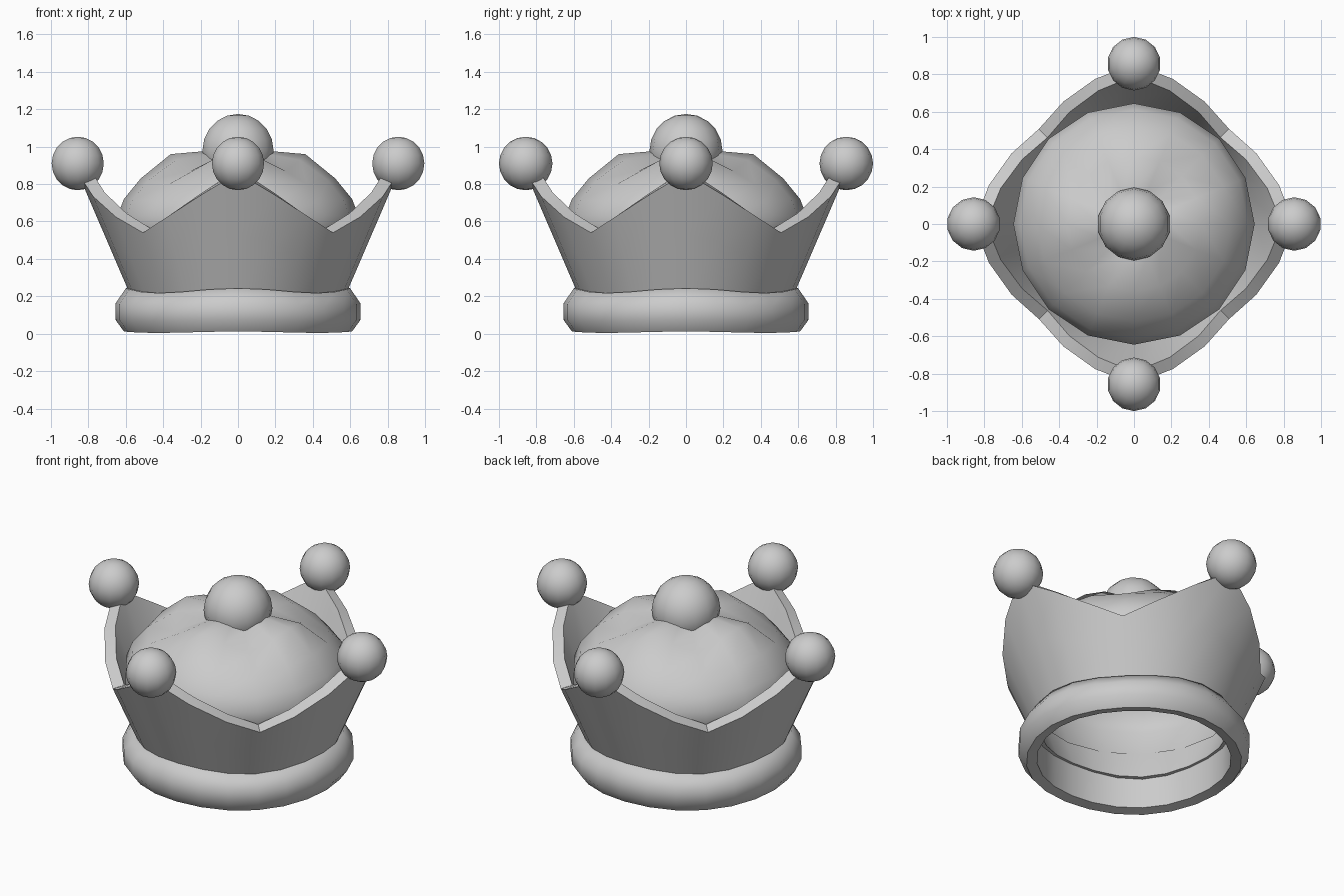
import bpy, bmesh
from math import sin, cos, pi, radians

if "Cube" in bpy.data.objects:
    bpy.data.objects.remove(bpy.data.objects["Cube"])


def lathe(name, steps, rings, closed, angle=40):
    """rings: functions of the step index's angle giving (radius, z)."""
    bm = bmesh.new()
    grid = []
    for ring in rings:
        row = []
        for i in range(steps):
            a = 2 * pi * i / steps
            r, z = ring(a)
            row.append(bm.verts.new((r * cos(a), r * sin(a), z)))
        grid.append(row)
    n = len(grid)
    for j in range(n if closed else n - 1):
        lo, hi = grid[j], grid[(j + 1) % n]
        for i in range(steps):
            k = (i + 1) % steps
            bm.faces.new((lo[i], lo[k], hi[k], hi[i]))
    if not closed:
        bm.faces.new(grid[-1])
    bmesh.ops.recalc_face_normals(bm, faces=bm.faces)
    me = bpy.data.meshes.new(name)
    bm.to_mesh(me)
    bm.free()
    ob = bpy.data.objects.new(name, me)
    bpy.context.collection.objects.link(ob)
    smooth(ob, angle)
    return ob


def smooth(ob, angle):
    bpy.ops.object.select_all(action='DESELECT')
    ob.select_set(True)
    bpy.context.view_layer.objects.active = ob
    bpy.ops.object.shade_smooth_by_angle(angle=radians(angle))


def ball(name, loc, radius):
    bpy.ops.mesh.primitive_uv_sphere_add(segments=14, ring_count=10, radius=radius, location=loc)
    ob = bpy.context.object
    ob.name = name
    smooth(ob, 60)


# Rolled base band, its top edge rising gently under each point
def band_ring(r, z, wave):
    return lambda a: (r, z + wave * cos(4 * a))


band = [(0.61, 0.008, 0.004), (0.655, 0.07, 0.004), (0.655, 0.155, 0.006), (0.60, 0.23, 0.013),
        (0.55, 0.23, 0.013), (0.55, 0.02, 0.004)]
lathe("base_band", 24, [band_ring(*p) for p in band], True, 60)

# Flared wall with four points; top edge heights every 15 degrees from a point
edge = [0.86, 0.735, 0.625, 0.54]


def wall_top(a):
    i = round(a / (pi / 12)) % 6
    return edge[min(i, 6 - i)]


def flare(z):
    return 0.59 + 0.43 * (z - 0.24)


def wall_ring(t, inset, lift):
    def ring(a):
        low = 0.215 + 0.013 * cos(4 * a)
        z = low + t * (wall_top(a) - low)
        return flare(z) - inset, z + lift
    return ring


lathe("crown_wall", 24, [wall_ring(0, 0, 0), wall_ring(0.5, 0, 0), wall_ring(1, 0, 0),
                         wall_ring(1, 0.065, 0.02), wall_ring(0.5, 0.07, 0), wall_ring(0, 0.05, 0)], True)


# Padded cap with four lobes pinched along the diagonals
def cap_ring(r, z, dip):
    def ring(a):
        pinch = (0.5 - 0.5 * cos(4 * a)) ** 1.5
        return r, z - dip * pinch
    return ring


cap = [(0.58, 0.38, 0), (0.645, 0.56, 0), (0.645, 0.63, 0), (0.61, 0.72, 0.01), (0.52, 0.83, 0.03),
       (0.36, 0.96, 0.09), (0.19, 0.975, 0.05), (0.08, 0.97, 0)]
lathe("padded_cap", 16, [cap_ring(*p) for p in cap], False, 50)

# Balls on the four points and on top
for i in range(4):
    a = i * pi / 2
    ball("point_ball", (0.857 * cos(a), 0.857 * sin(a), 0.91), 0.143)
ball("top_ball", (0, 0, 0.98), 0.195)
